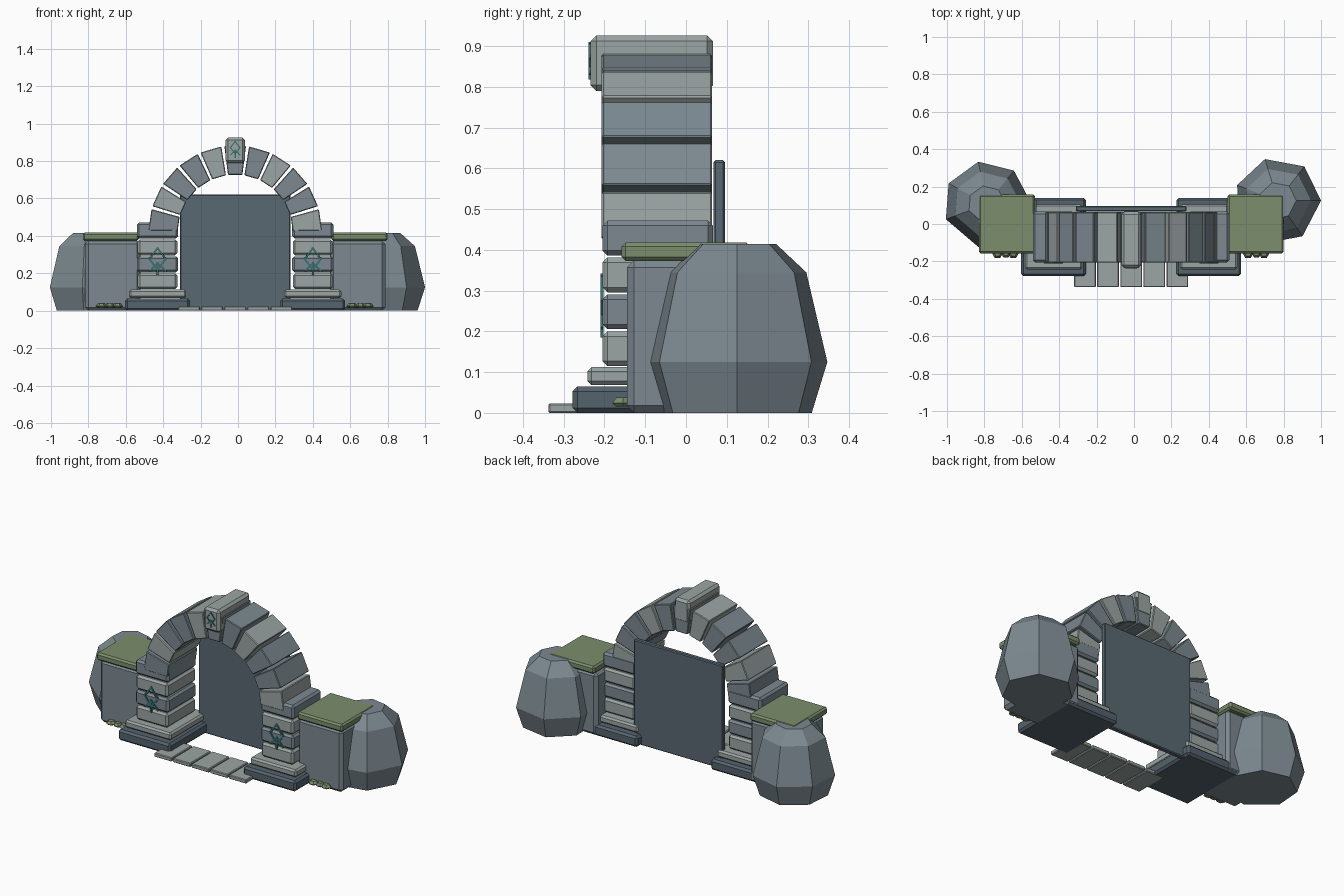
import bpy, bmesh, math
from mathutils import Vector

if "Cube" in bpy.data.objects:
    bpy.data.objects.remove(bpy.data.objects["Cube"])

CX = -0.015          # the gate axis
ARCH_Z = 0.42


def material(name, rgb):
    m = bpy.data.materials.new(name)
    m.diffuse_color = (*rgb, 1)
    m.use_nodes = True
    m.node_tree.nodes["Principled BSDF"].inputs["Base Color"].default_value = m.diffuse_color
    return m


LIGHT = material("pale_stone", (0.33, 0.38, 0.37))
BLUE = material("blue_stone", (0.20, 0.25, 0.28))
DARK = material("dark_stone", (0.09, 0.125, 0.155))
DOOR = material("door_stone", (0.10, 0.14, 0.17))
MOSS = material("moss", (0.20, 0.27, 0.15))
TEAL = material("teal_mark", (0.04, 0.16, 0.16))


def finish(name, bm, mat, bevel=0.0):
    bmesh.ops.recalc_face_normals(bm, faces=bm.faces)
    if bevel:
        bmesh.ops.bevel(bm, geom=bm.edges[:], offset=bevel, segments=1,
                        affect='EDGES', clamp_overlap=True)
    me = bpy.data.meshes.new(name)
    bm.to_mesh(me)
    bm.free()
    ob = bpy.data.objects.new(name, me)
    me.materials.append(mat)
    bpy.context.collection.objects.link(ob)
    return ob


def prism(name, outline, y0, y1, mat, bevel=0.0):
    """Extrude an (x, z) outline from y0 to y1."""
    bm = bmesh.new()
    face = bm.faces.new([bm.verts.new((x, y0, z)) for x, z in outline])
    ext = bmesh.ops.extrude_face_region(bm, geom=[face])
    verts = [v for v in ext["geom"] if isinstance(v, bmesh.types.BMVert)]
    bmesh.ops.translate(bm, verts=verts, vec=(0, y1 - y0, 0))
    return finish(name, bm, mat, bevel)


def box(name, x0, x1, y0, y1, z0, z1, mat, bevel=0.01):
    return prism(name, [(x0, z0), (x1, z0), (x1, z1), (x0, z1)], y0, y1, mat, bevel)


def boulder(name, cx, cy, angles, rings, mat):
    """Low-poly rock: stacked rings of (radius, z)."""
    bm = bmesh.new()
    n = len(angles)
    loops = [[bm.verts.new((cx + r * math.cos(math.radians(a)),
                            cy + r * math.sin(math.radians(a)), z)) for a in angles]
             for r, z in rings]
    for lo, hi in zip(loops, loops[1:]):
        for i in range(n):
            j = (i + 1) % n
            bm.faces.new((lo[i], lo[j], hi[j], hi[i]))
    bm.faces.new(loops[0][::-1])
    bm.faces.new(loops[-1])
    return finish(name, bm, mat)


def glyph(name, cx, cz, y, h):
    """Diamond mark with crossing legs, made of thin bars."""
    strokes = [((0, .5), (.3, .1)), ((.3, .1), (0, -.3)), ((0, -.3), (-.3, .1)),
               ((-.3, .1), (0, .5)), ((0, -.05), (0, -.5)),
               ((-.27, -.33), (0, -.05)), ((0, -.05), (.3, -.35))]
    w = 0.035 * h
    for a, b in strokes:
        p, q = Vector(a) * h, Vector(b) * h
        d = (q - p).normalized() * w
        n = Vector((-d.y, d.x))
        pts = [p - d + n, p - d - n, q + d - n, q + d + n]
        prism(name, [(cx + v.x, cz + v.y) for v in pts], y - 0.004, y + 0.004, TEAL)


# door slab
box("door_slab", -0.31, 0.28, 0.067, 0.096, 0, 0.62, DOOR, 0.005)

# threshold pavers
for i in range(5):
    x = CX + (i - 2) * 0.1235
    box("threshold_paver", x - 0.058, x + 0.058, -0.338, -0.14, 0, 0.023, LIGHT, 0.004)

# pillars, side walls and moss on both sides
for s in (-1, 1):
    px = CX + s * 0.415
    box("plinth_lower", px - 0.173, px + 0.173, -0.278, 0.14, 0, 0.065, DARK, 0.012)
    box("plinth_upper", px - 0.153, px + 0.153, -0.242, 0.105, 0.068, 0.112, LIGHT, 0.01)
    for i, mat in enumerate((LIGHT, BLUE, LIGHT, BLUE)):
        z = 0.115 + i * 0.0905
        hw = 0.11 if i % 2 else 0.106
        box("pillar_block", px - hw, px + hw, -0.205, 0.066, z, z + 0.085, mat, 0.012)
    glyph("pillar_mark", px, 0.262, -0.206, 0.145)

    wx = CX + s * 0.655
    box("side_wall", wx - 0.148, wx + 0.148, -0.145, 0.145, 0, 0.375, BLUE, 0.018)
    cap = CX + s * 0.665
    box("moss_cap", cap - 0.15, cap + 0.15, -0.158, 0.158, 0.373, 0.418, MOSS, 0.01)
    for k, r in ((-0.045, 0.03), (0.0, 0.027), (0.04, 0.03)):
        boulder("moss_tuft", CX + s * 0.67 + k, -0.155, [a * 60 for a in range(6)],
                [(r * 0.7, 0.016), (r, 0.024), (r * 0.6, 0.038)], MOSS)

# arch stones, listed from the right springing to the left
shades = (LIGHT, BLUE, BLUE, LIGHT, BLUE, BLUE, LIGHT, BLUE, BLUE, LIGHT, BLUE)
R_IN, R_OUT = 0.308, 0.464
step = math.pi / len(shades)
for i, mat in enumerate(shades):
    mid = (i + 0.5) * step
    half = step / 2 - 0.018
    pts = [(R_IN, mid - half), (R_OUT, mid - half), (R_OUT, mid + half), (R_IN, mid + half)]
    prism("arch_stone", [(CX + r * math.cos(a), ARCH_Z + r * math.sin(a)) for r, a in pts],
          -0.207, 0.064, mat, 0.004)

# keystone
box("keystone", CX - 0.052, CX + 0.052, -0.234, 0.066, 0.79, 0.926, LIGHT, 0.014)
glyph("keystone_mark", CX, 0.863, -0.235, 0.085)

# flanking boulders
rings = [(0.192, 0), (0.232, 0.125), (0.178, 0.345), (0.1, 0.415)]
boulder("boulder_right", 0.768, 0.125, [0, 52, 107, 159, 206, 257, 305], rings, BLUE)
boulder("boulder_left", -0.788, 0.105, [5, 51, 101, 151, 200, 259, 309], rings, BLUE)
